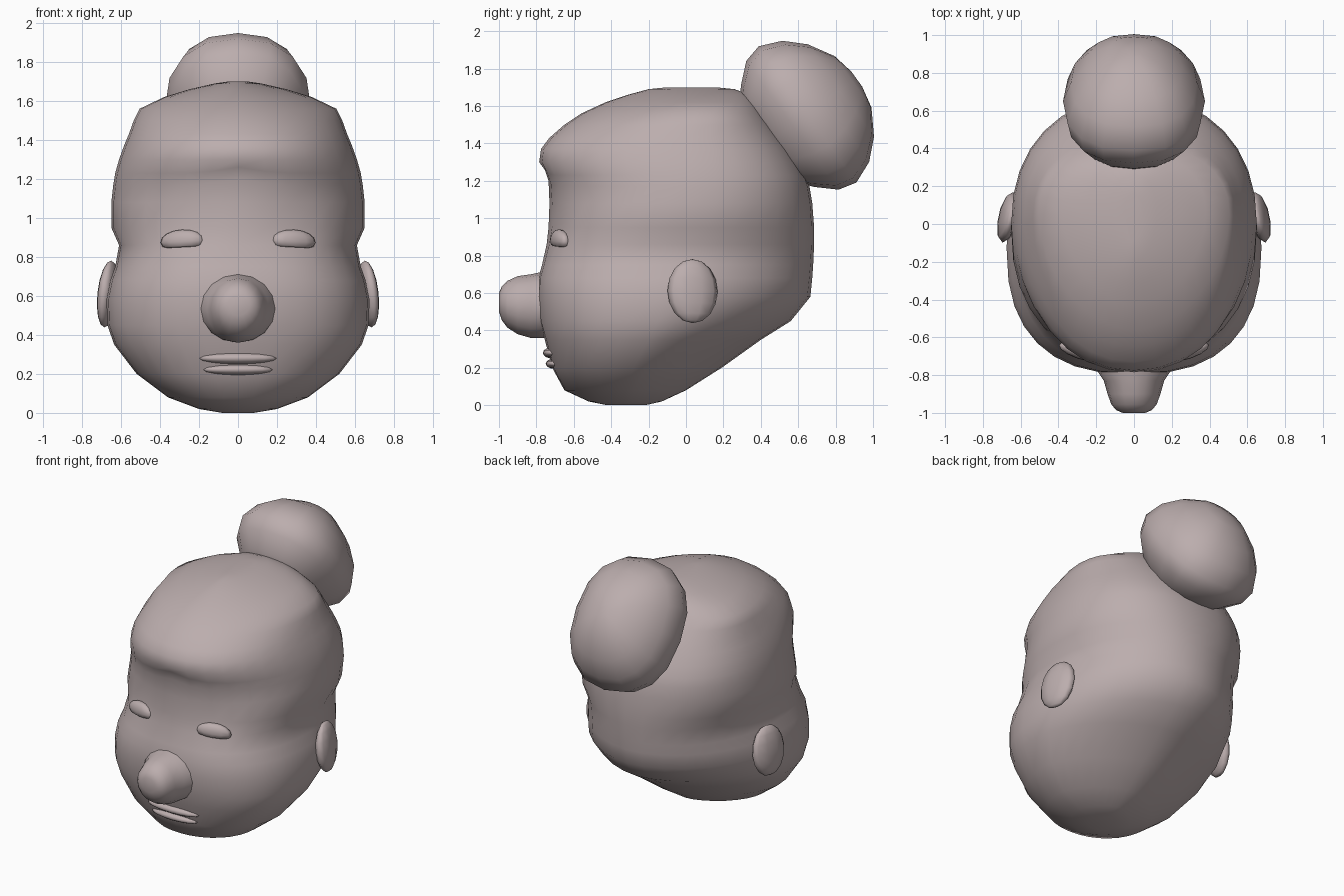
import bpy, bmesh, math
from mathutils import Vector, Matrix

clay = bpy.data.materials.new("dusty pink clay")
clay.diffuse_color = (0.50, 0.42, 0.42, 1)


def finish(name, bm):
    bmesh.ops.recalc_face_normals(bm, faces=bm.faces)
    me = bpy.data.meshes.new(name)
    bm.to_mesh(me)
    bm.free()
    me.materials.append(clay)
    for p in me.polygons:
        p.use_smooth = True
    ob = bpy.data.objects.new(name, me)
    bpy.context.collection.objects.link(ob)
    return ob


def loft(name, rings):
    """Skin a list of equal-length rings and close both ends."""
    bm = bmesh.new()
    vs = [[bm.verts.new(p) for p in r] for r in rings]
    n = len(rings[0])
    for a, b in zip(vs, vs[1:]):
        for i in range(n):
            j = (i + 1) % n
            bm.faces.new((a[i], a[j], b[j], b[i]))
    bm.faces.new(vs[0])
    bm.faces.new(vs[-1])
    return finish(name, bm)


def blob(name, loc, size, rot=(0, 0, 0), u=12, v=8, floor=-1):
    """Stretched, rotated sphere, optionally flattened underneath."""
    bm = bmesh.new()
    bmesh.ops.create_uvsphere(bm, u_segments=u, v_segments=v, radius=1)
    for vert in bm.verts:
        vert.co.z = max(vert.co.z, floor)
    m = Matrix.Translation(loc)
    for ang, ax in zip(rot, "XYZ"):
        m = m @ Matrix.Rotation(math.radians(ang), 4, ax)
    bm.transform(m @ Matrix.Diagonal((*size, 1)))
    return finish(name, bm)


def spow(v, e):
    return math.copysign(abs(v) ** e, v)


# Head with swept-up hair: z, front y, back y, half width, y of widest point, front roundness
SECTIONS = [
    (0.00, -0.42, -0.22, 0.08, -0.33, 2.0), (0.02, -0.52, -0.13, 0.20, -0.33, 2.0),
    (0.08, -0.65, 0.00, 0.36, -0.32, 2.1), (0.20, -0.715, 0.19, 0.52, -0.28, 2.3),
    (0.35, -0.755, 0.40, 0.635, -0.20, 2.45), (0.45, -0.785, 0.56, 0.67, -0.15, 2.5),
    (0.58, -0.795, 0.665, 0.675, -0.12, 2.5), (0.68, -0.79, 0.675, 0.655, -0.10, 2.5),
    (0.75, -0.77, 0.68, 0.63, -0.08, 2.45), (0.86, -0.745, 0.685, 0.61, -0.05, 2.4),
    (0.95, -0.735, 0.685, 0.65, -0.03, 2.25), (1.08, -0.73, 0.675, 0.65, 0.0, 2.15),
    (1.17, -0.735, 0.66, 0.64, 0.0, 2.1), (1.23, -0.755, 0.64, 0.63, 0.0, 2.15),
    (1.30, -0.785, 0.605, 0.61, 0.0, 2.15), (1.37, -0.775, 0.565, 0.585, 0.0, 2.15),
    (1.43, -0.73, 0.525, 0.56, 0.0, 2.1), (1.50, -0.65, 0.47, 0.535, 0.03, 2.0),
    (1.56, -0.56, 0.42, 0.505, 0.05, 1.85), (1.62, -0.43, 0.38, 0.38, 0.05, 1.8),
    (1.66, -0.31, 0.34, 0.25, 0.05, 1.8), (1.69, -0.20, 0.26, 0.12, 0.05, 1.8),
    (1.70, -0.10, 0.16, 0.05, 0.05, 1.8),
]
SEG = 32
rings = []
for z, yf, yb, a, yc, nf in SECTIONS:
    ring = []
    nb = 1.65 + 0.65 * min(max((z - 0.3) / 0.9, 0), 1)  # nape is rounder than the crown
    for i in range(SEG):
        t = 2 * math.pi * i / SEG
        n = nf if math.cos(t) > 0 else nb
        x = a * spow(math.sin(t), 2 / n)
        c = spow(math.cos(t), 2 / n)
        y = yc + c * (yf - yc if c > 0 else yc - yb)
        zz = z
        if c > 0.4:
            # raised centre of the hairline and shallow eye sockets
            if 1.1 < z < 1.26:
                zz += 0.03 * math.exp(-(x / 0.13) ** 2)
            y += 0.025 * math.exp(-((abs(x) - 0.28) / 0.11) ** 2 - ((z - 0.95) / 0.09) ** 2)
        ring.append((x, y, zz))
    rings.append(ring)
loft("head", rings)

# Nose: y, half width, half height, centre z
NOSE = [(-0.70, 0.20, 0.18, 0.54), (-0.785, 0.19, 0.175, 0.535), (-0.83, 0.16, 0.17, 0.53),
        (-0.90, 0.14, 0.155, 0.535), (-0.955, 0.12, 0.125, 0.54), (-0.985, 0.095, 0.09, 0.545),
        (-1.0, 0.06, 0.05, 0.55)]
loft("nose", [[(w * math.sin(k * math.pi / 8), y, cz + h * math.cos(k * math.pi / 8))
               for k in range(16)] for y, w, h, cz in NOSE])

# Hair bun turned about a tilted axis: distance along axis, radius
BUN = [(-0.27, 0.25), (-0.20, 0.335), (-0.10, 0.425), (0.0, 0.45), (0.12, 0.40),
       (0.22, 0.305), (0.30, 0.17), (0.325, 0.05)]
axis, down, side = Vector((0, 0.81, 0.58)), Vector((0, 0.58, -0.81)), Vector((0.835, 0, 0))
centre = Vector((0, 0.65, 1.555))
loft("hair_bun", [[centre + axis * u + r * (down * spow(math.cos(k * math.pi / 8), 0.84)
                                            + side * spow(math.sin(k * math.pi / 8), 0.84))
                   for k in range(16)] for u, r in BUN])

# Lips
blob("upper_lip", (0, -0.715, 0.28), (0.20, 0.05, 0.03), u=16)
blob("lower_lip", (0, -0.70, 0.222), (0.18, 0.05, 0.028), u=16)

# Paired ears and closed eyelids
for s, label in ((-1, "left"), (1, "right")):
    blob(label + "_ear", (s * 0.668, 0.035, 0.61), (0.048, 0.137, 0.172), (0, -s * 6, s * 12), 10, 8)
    blob(label + "_eyelid", (s * 0.285, -0.675, 0.88), (0.118, 0.04, 0.06), (0, s * 3, s * 18), floor=-0.5)
